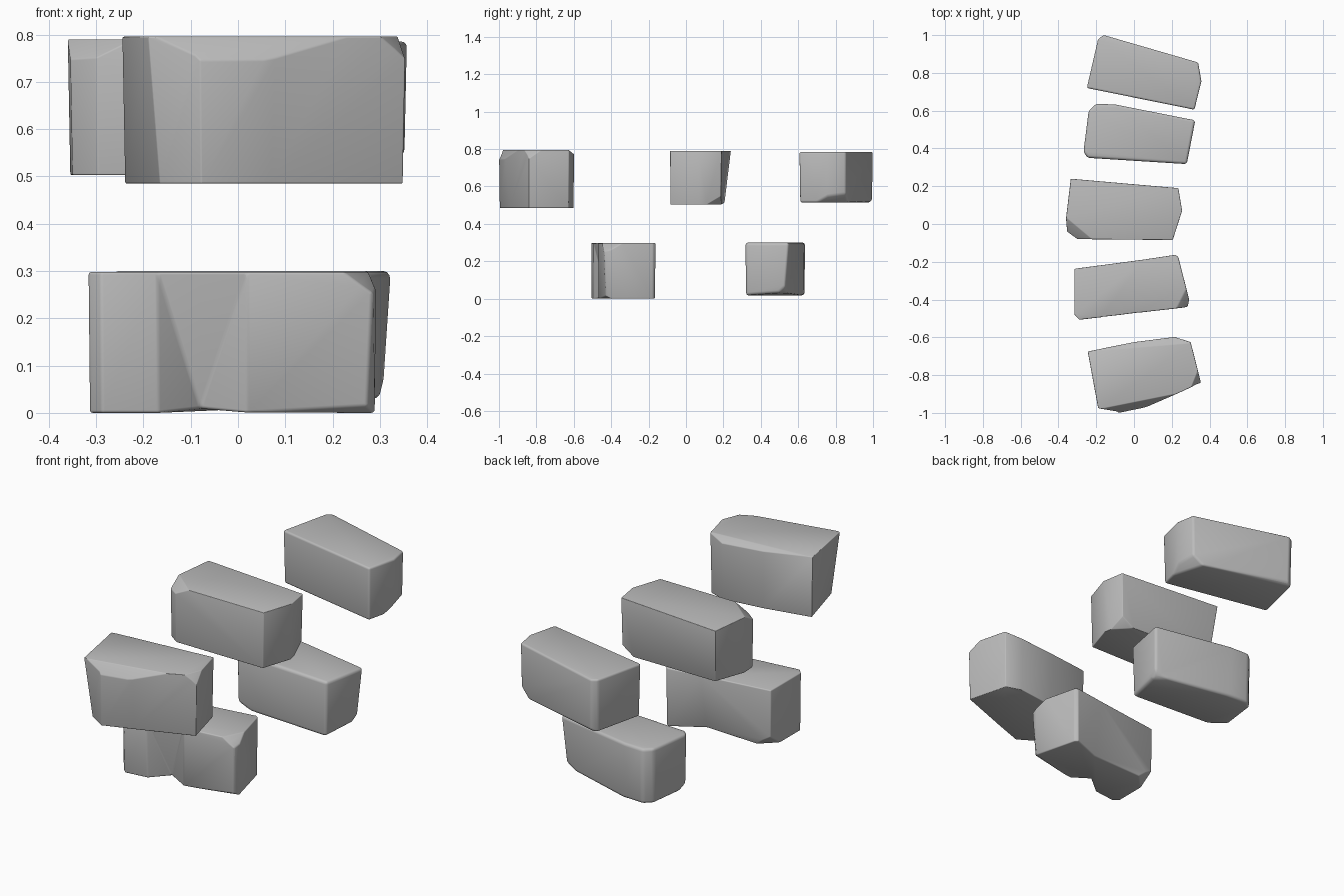
import bpy, bmesh
from mathutils import Vector

cube = bpy.data.objects.get("Cube")
if cube:
    bpy.data.objects.remove(cube, do_unlink=True)

# Plain grey stone
stone_grey = bpy.data.materials.new("stone_grey")
stone_grey.use_nodes = True
colour = (0.5, 0.5, 0.5, 1)
stone_grey.diffuse_color = colour
stone_grey.node_tree.nodes["Principled BSDF"].inputs["Base Color"].default_value = colour


def make_stone(name, bottom, top, outline, dents=(), chips=(), taper=0.98):
    """Raise an outline into a block, push in lower corners, slice off chips, soften edges."""
    bm = bmesh.new()
    middle = sum((Vector(p) for p in outline), Vector((0, 0))) / len(outline)
    lower, upper = [], []
    for p in outline:
        low = middle + (Vector(p) - middle) * taper
        lower.append(bm.verts.new((low.x, low.y, bottom)))
        upper.append(bm.verts.new((p[0], p[1], top)))
    for index, push_x, push_y, lift in dents:
        lower[index].co += Vector((push_x, push_y, lift))
    bm.faces.new(upper)
    bm.faces.new(lower[::-1])
    count = len(outline)
    for i in range(count):
        j = (i + 1) % count
        bm.faces.new((lower[i], lower[j], upper[j], upper[i]))
    bmesh.ops.recalc_face_normals(bm, faces=bm.faces)
    bmesh.ops.connect_verts_nonplanar(bm, angle_limit=0.02, faces=bm.faces)

    # Worn corners
    for point, normal in chips:
        parts = bm.verts[:] + bm.edges[:] + bm.faces[:]
        cut = bmesh.ops.bisect_plane(bm, geom=parts, plane_co=point, plane_no=normal, clear_outer=True)
        rim = [e for e in cut["geom_cut"] if isinstance(e, bmesh.types.BMEdge)]
        bmesh.ops.holes_fill(bm, edges=rim, sides=0)
    bmesh.ops.remove_doubles(bm, verts=bm.verts, dist=0.004)
    bmesh.ops.recalc_face_normals(bm, faces=bm.faces)

    mesh = bpy.data.meshes.new(name)
    bm.to_mesh(mesh)
    bm.free()
    mesh.materials.append(stone_grey)
    stone = bpy.data.objects.new(name, mesh)
    bpy.context.collection.objects.link(stone)

    # Rounded edges
    bevel = stone.modifiers.new("soft_edges", 'BEVEL')
    bevel.width = 0.022
    bevel.segments = 3
    bevel.limit_method = 'ANGLE'
    bevel.angle_limit = 0.5
    bpy.ops.object.select_all(action='DESELECT')
    stone.select_set(True)
    bpy.context.view_layer.objects.active = stone
    bpy.ops.object.modifier_apply(modifier=bevel.name)
    bpy.ops.object.shade_smooth_by_angle(angle=0.8)


# Upper row, back to front
make_stone(
    "upper_back_stone", 0.515, 0.785,
    [(-0.25, 0.72), (0.32, 0.605), (0.357, 0.755), (0.34, 0.855), (-0.16, 1.0), (-0.19, 0.98)],
    chips=[((0.34, 0.75, 0.535), (1, 0.3, -1)), ((0, 0.96, 0.53), (0.2, 0.8, -1))])

make_stone(
    "upper_middle_stone", 0.503, 0.79,
    [(-0.30, -0.08), (0.205, -0.085), (0.255, 0.07), (0.235, 0.19), (-0.335, 0.24), (-0.36, 0.03), (-0.355, -0.04)],
    dents=[(4, 0.02, -0.03, 0.01)],
    chips=[((-0.31, -0.04, 0.77), (-0.5, -0.6, 1)), ((0.22, 0.17, 0.53), (0.7, 0.7, -1))])

make_stone(
    "upper_front_stone", 0.485, 0.796,
    [(-0.19, -0.975), (-0.08, -1.0), (0.08, -0.967), (0.355, -0.84), (0.30, -0.625), (0.215, -0.598), (0, -0.625), (-0.245, -0.675)],
    dents=[(2, -0.01, 0.02, 0), (0, 0.02, 0.03, 0)],
    chips=[((0.33, -0.83, 0.78), (1, -0.4, 0.9)), ((0.1, -0.62, 0.78), (-0.05, 0.6, 1)),
           ((-0.11, -0.99, 0.765), (0.2, -1, 0.8))])

# Lower row, back to front
make_stone(
    "lower_back_stone", 0.018, 0.3,
    [(-0.245, 0.35), (0.28, 0.317), (0.325, 0.55), (-0.09, 0.632), (-0.2, 0.637), (-0.24, 0.6), (-0.268, 0.38)],
    dents=[(2, -0.01, -0.02, 0.015)],
    chips=[((0.29, 0.53, 0.05), (0.5, 0.6, -0.8)), ((-0.2, 0.35, 0.03), (-0.4, -0.5, -1))])

make_stone(
    "lower_front_stone", 0, 0.298,
    [(-0.29, -0.507), (-0.17, -0.493), (-0.08, -0.483), (0.02, -0.47), (0.285, -0.44), (0.292, -0.4),
     (0.235, -0.175), (0.22, -0.163), (0.05, -0.188), (-0.315, -0.237), (-0.316, -0.48)],
    dents=[(2, 0, 0.06, 0.01), (8, 0, -0.05, 0.01), (4, -0.01, 0.01, 0.015)],
    chips=[((-0.295, -0.26, 0.03), (-0.7, 0.7, -1)), ((0.265, -0.41, 0.28), (0.8, -0.4, 1))],
    taper=0.99)
